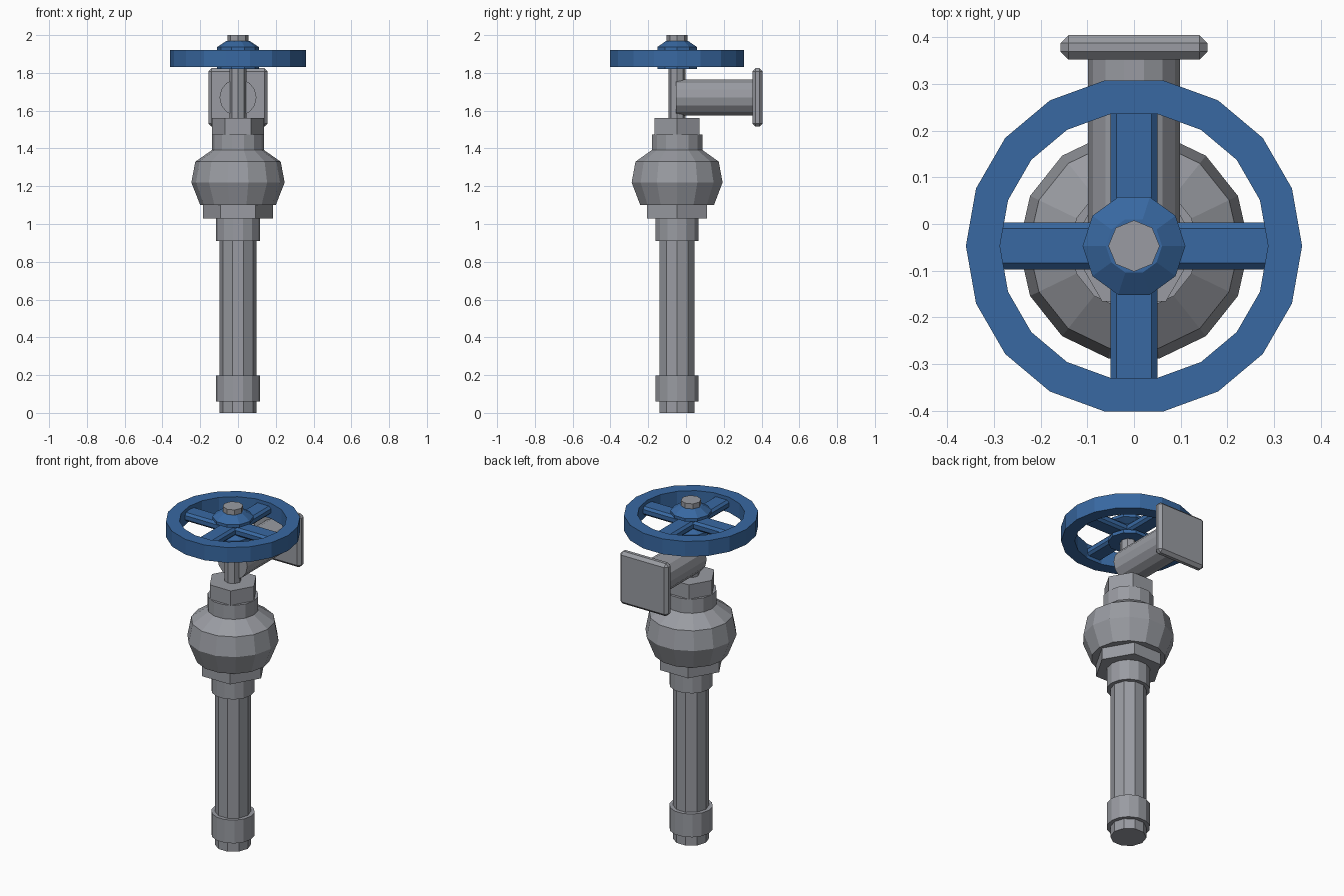
import bpy, bmesh, math
from mathutils import Matrix

if "Cube" in bpy.data.objects:
    bpy.data.objects.remove(bpy.data.objects["Cube"])

AXIS_Y = -0.047  # y of the vertical valve axis


def material(name, rgb):
    m = bpy.data.materials.new(name)
    m.diffuse_color = (*rgb, 1)
    m.use_nodes = True
    m.node_tree.nodes["Principled BSDF"].inputs["Base Color"].default_value = m.diffuse_color
    return m


GREY = material("steel grey", (0.32, 0.33, 0.36))
BLUE = material("wheel blue", (0.04, 0.14, 0.36))


def finish(name, bm, mat, matrix):
    bmesh.ops.recalc_face_normals(bm, faces=bm.faces)
    me = bpy.data.meshes.new(name)
    bm.to_mesh(me)
    bm.free()
    me.materials.append(mat)
    ob = bpy.data.objects.new(name, me)
    ob.matrix_world = matrix
    bpy.context.collection.objects.link(ob)
    return ob


def lathe(name, profile, sides, mat, closed=False, matrix=None):
    """Revolve (radius, height) points with a vertex on +x; capped or closed as a ring."""
    bm = bmesh.new()
    rings = []
    for r, z in profile:
        rings.append([bm.verts.new((r * math.cos(2 * math.pi * i / sides),
                                    r * math.sin(2 * math.pi * i / sides), z))
                      for i in range(sides)])
    pairs = list(zip(rings, rings[1:]))
    if closed:
        pairs.append((rings[-1], rings[0]))
    else:
        bm.faces.new(rings[0])
        bm.faces.new(rings[-1])
    for a, b in pairs:
        for i in range(sides):
            j = (i + 1) % sides
            bm.faces.new((a[i], a[j], b[j], b[i]))
    return finish(name, bm, mat, matrix or Matrix.Translation((0, AXIS_Y, 0)))


def box(name, size, center, bevel, mat):
    bm = bmesh.new()
    bmesh.ops.create_cube(bm, size=1)
    bmesh.ops.scale(bm, vec=size, verts=bm.verts)
    bmesh.ops.bevel(bm, geom=bm.edges[:], offset=bevel, segments=1, affect='EDGES')
    return finish(name, bm, mat, Matrix.Translation(center))


# Standpipe with its couplings
lathe("standpipe", [(0.097, 0), (0.097, 0.95)], 10, GREY)
lathe("lower_coupling", [(0.117, 0.06), (0.117, 0.197)], 14, GREY)
lathe("upper_coupling", [(0.117, 0.91), (0.117, 1.04)], 14, GREY)

# Valve body between two hexagonal nuts
lathe("lower_nut", [(0.184, 1.03), (0.184, 1.1)], 6, GREY)
lathe("valve_body", [(0.2, 1.1), (0.247, 1.22), (0.226, 1.33), (0.137, 1.392)], 14, GREY)
lathe("neck", [(0.137, 1.385), (0.137, 1.475)], 14, GREY)
lathe("upper_nut", [(0.137, 1.472), (0.137, 1.56)], 6, GREY)

# Stem and its end nut
lathe("stem", [(0.045, 1.55), (0.045, 1.96)], 8, GREY)
lathe("stem_end", [(0.055, 1.95), (0.055, 2.0)], 8, GREY)

# Outlet pipe and square flange at the back
lathe("outlet_pipe", [(0.098, 0), (0.098, 0.42)], 14, GREY,
      matrix=Matrix.Translation((0, -0.053, 1.67)) @ Matrix.Rotation(-math.pi / 2, 4, 'X'))
box("outlet_flange", (0.314, 0.053, 0.31), (0, 0.3785, 1.67), 0.017, GREY)

# Hand wheel: rim, hub and four spokes
lathe("wheel_rim", [(0.36, 1.83), (0.36, 1.92), (0.287, 1.92), (0.287, 1.83)], 18, BLUE, closed=True)
lathe("wheel_hub", [(0.11, 1.82), (0.11, 1.84), (0.065, 1.855), (0.065, 1.9),
                    (0.11, 1.92), (0.11, 1.937), (0.06, 1.97)], 10, BLUE)
box("spoke_pair_x", (0.6, 0.1, 0.05), (0, AXIS_Y, 1.875), 0.013, BLUE)
box("spoke_pair_y", (0.1, 0.6, 0.05), (0, AXIS_Y, 1.875), 0.013, BLUE)
